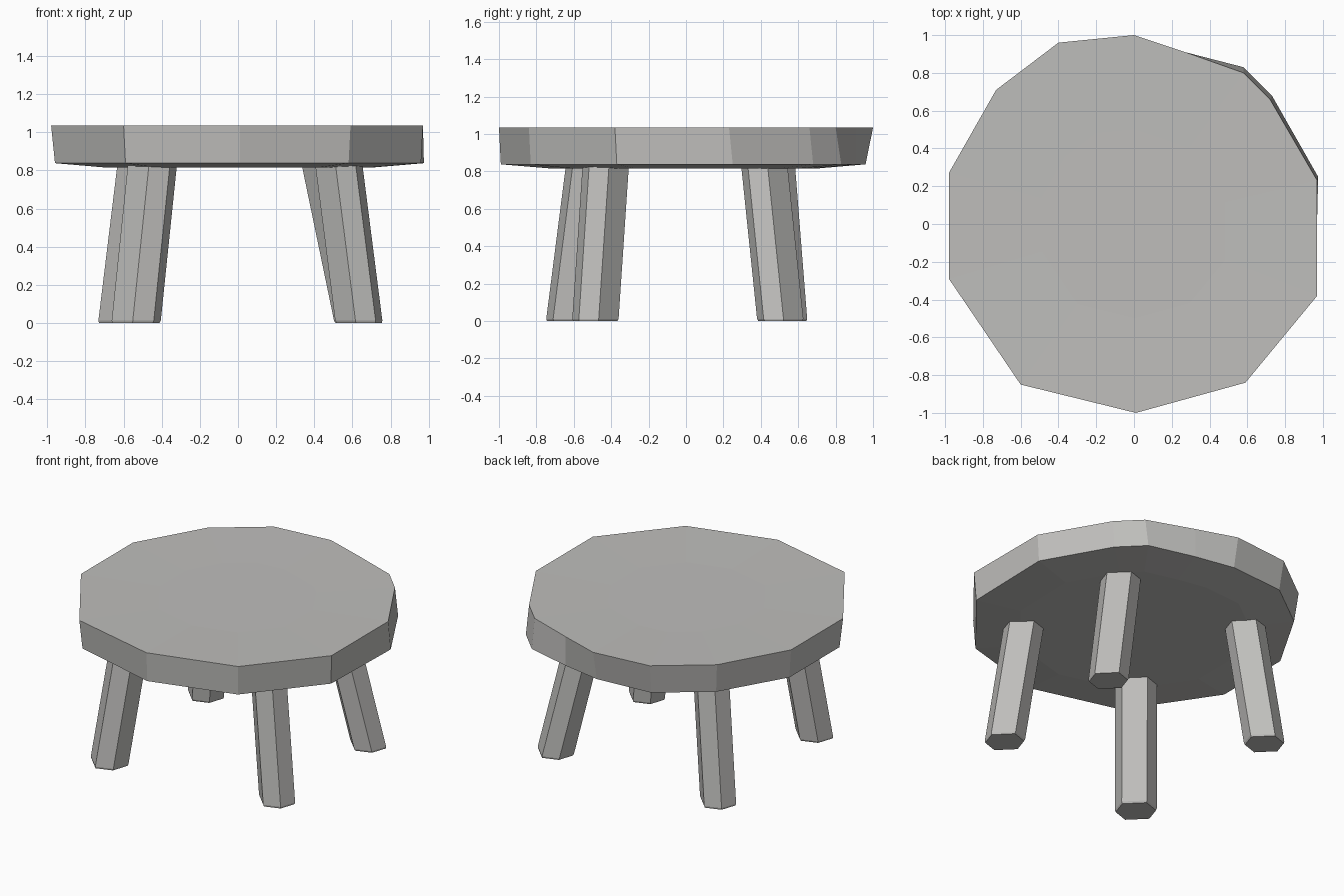
import bpy, bmesh, math

if "Cube" in bpy.data.objects:
    bpy.data.objects.remove(bpy.data.objects["Cube"])

grey = bpy.data.materials.new("warm grey")
grey.diffuse_color = (0.52, 0.515, 0.50, 1)
grey.use_nodes = True
grey.node_tree.nodes["Principled BSDF"].inputs["Base Color"].default_value = grey.diffuse_color


def loft(name, rings):
    """Flat-shaded solid through a stack of rings, capped at both ends."""
    bm = bmesh.new()
    vs = [[bm.verts.new(p) for p in ring] for ring in rings]
    n = len(vs[0])
    for a, b in zip(vs, vs[1:]):
        for i in range(n):
            j = (i + 1) % n
            bm.faces.new((a[i], a[j], b[j], b[i]))
    bm.faces.new(vs[0][::-1])
    bm.faces.new(vs[-1])
    bmesh.ops.recalc_face_normals(bm, faces=bm.faces)
    me = bpy.data.meshes.new(name)
    bm.to_mesh(me)
    bm.free()
    me.materials.append(grey)
    ob = bpy.data.objects.new(name, me)
    bpy.context.collection.objects.link(ob)
    return ob


# Seat: irregular hand-cut slab, slightly bulged underneath
top = [(0.01, -1.0), (0.59, -0.84), (0.97, -0.38), (0.97, 0.23), (0.72, 0.66),
       (0.58, 0.80), (0.27, 0.91), (0.0, 1.0), (-0.40, 0.96), (-0.73, 0.71),
       (-0.98, 0.27), (-0.98, -0.29), (-0.60, -0.85)]
low = [(0.01, -0.99), (0.58, -0.83), (0.96, -0.37), (0.975, 0.25), (0.73, 0.68),
       (0.58, 0.83), (0.27, 0.91), (0.0, 0.96), (-0.39, 0.93), (-0.71, 0.69),
       (-0.96, 0.26), (-0.96, -0.28), (-0.59, -0.83)]
loft("seat", [
    [(x * 0.72, y * 0.72, 0.815) for x, y in low],
    [(x, y, 0.838) for x, y in low],
    [(x, y, 1.035) for x, y in top],
    [(x * 0.5, y * 0.5, 1.028) for x, y in top],
])

# Legs: splayed six-sided posts with a tiny worn edge at the foot
ANGLES = [-45 + a for a in (0, 53, 127, 180, 233, 307)]


def leg(name, foot, head, r=0.125):
    def ring(z, s):
        t = z / 0.82
        cx = foot[0] + (head[0] - foot[0]) * t
        cy = foot[1] + (head[1] - foot[1]) * t
        return [(cx + r * s * math.cos(math.radians(a)),
                 cy + r * s * math.sin(math.radians(a)), z) for a in ANGLES]
    loft(name, [ring(0, 0.96), ring(0.012, 1), ring(0.85, 1)])


leg("front_left_leg", (-0.535, -0.62), (-0.45, -0.515), 0.13)
leg("front_right_leg", (0.635, -0.485), (0.53, -0.43))
leg("back_left_leg", (-0.61, 0.525), (-0.51, 0.46))
leg("back_right_leg", (0.63, 0.505), (0.46, 0.42))
